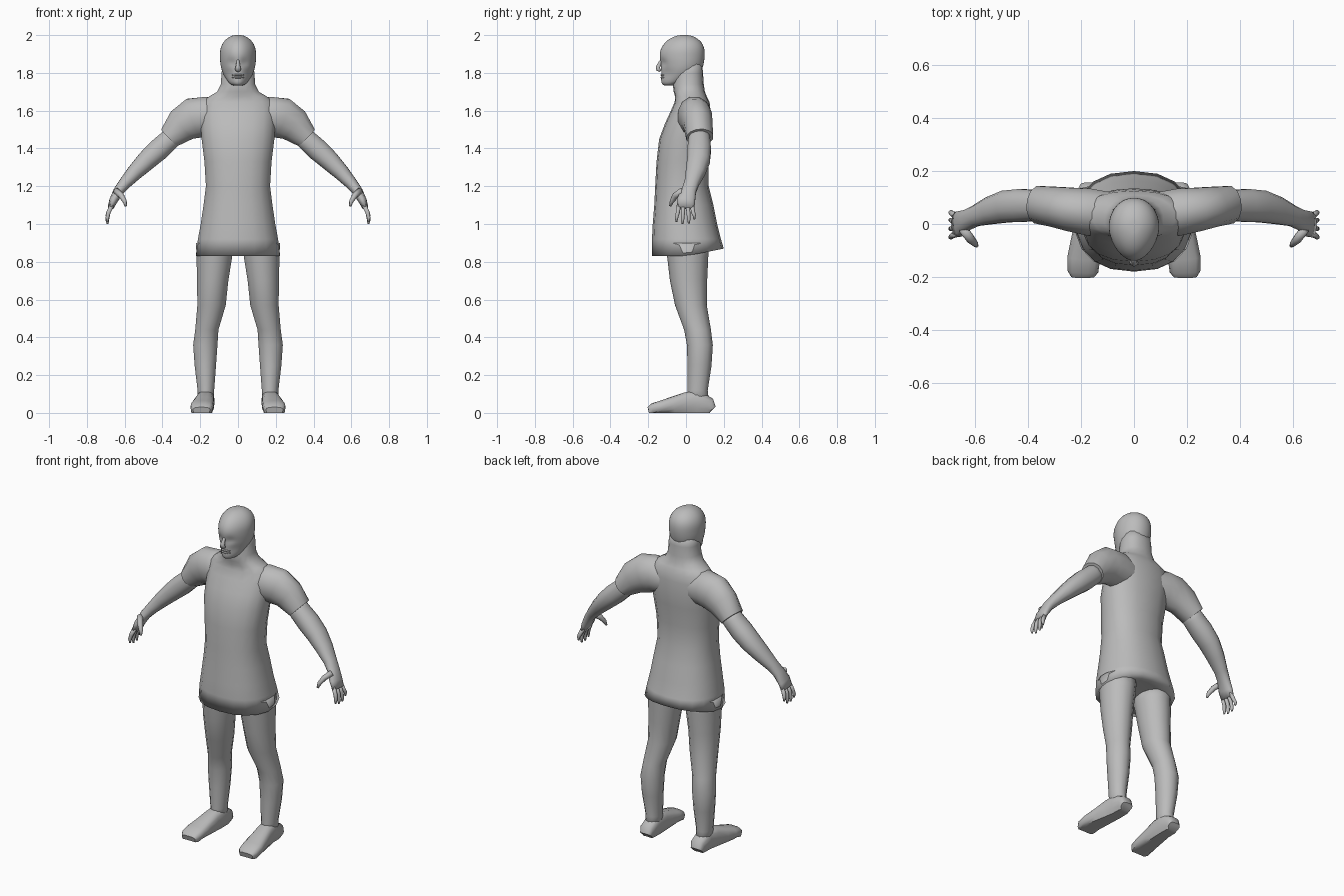
import bpy, bmesh, math
from mathutils import Vector

grey = bpy.data.materials.new("plain_grey")
grey.diffuse_color = (0.5, 0.5, 0.5, 1)


def power(v, p):
    return math.copysign(abs(v) ** (2 / p), v)


def skin(name, rings, smooth_angle=None, subsurf=0):
    """Join rings of points into one closed, smooth shaded object."""
    bm = bmesh.new()
    rows = [[bm.verts.new(p) for p in ring] for ring in rings]
    n = len(rows[0])
    for a, b in zip(rows, rows[1:]):
        for i in range(n):
            bm.faces.new((a[i], a[(i + 1) % n], b[(i + 1) % n], b[i]))
    bm.faces.new(rows[0][::-1])
    bm.faces.new(rows[-1])
    bmesh.ops.recalc_face_normals(bm, faces=bm.faces)
    mesh = bpy.data.meshes.new(name)
    bm.to_mesh(mesh)
    bm.free()
    mesh.materials.append(grey)
    obj = bpy.data.objects.new(name, mesh)
    bpy.context.collection.objects.link(obj)
    mesh.shade_smooth()
    if smooth_angle:
        bpy.ops.object.select_all(action='DESELECT')
        obj.select_set(True)
        bpy.context.view_layer.objects.active = obj
        bpy.ops.object.shade_smooth_by_angle(angle=math.radians(smooth_angle))
    if subsurf:
        obj.modifiers.new("round", 'SUBSURF').levels = subsurf
        obj.modifiers["round"].render_levels = subsurf
    return obj


def level_rings(stations, n, p=2.0, egg=0.0):
    """Horizontal rings from (z, half width, front y, back y)."""
    rings = []
    for z, rx, yf, yb in stations:
        ring = []
        for i in range(n):
            t = 2 * math.pi * (i + 0.5) / n
            s = power(math.sin(t), p)
            x = rx * power(math.cos(t), p) * (1 - egg * max(0, -s))
            ring.append(Vector((x, (yf + yb) / 2 + s * (yb - yf) / 2, z)))
        rings.append(ring)
    return rings


def tube_rings(stations, side, n=10, p=2.0):
    """Rings square to a path of (x, y, z, radius across, radius along side)."""
    pts = [Vector(s[:3]) for s in stations]
    side = Vector(side)
    rings = []
    for i, s in enumerate(stations):
        tan = pts[min(i + 1, len(pts) - 1)] - pts[max(i - 1, 0)]
        u = tan.cross(side).normalized()
        v = u.cross(tan).normalized()
        rings.append([pts[i] + u * s[3] * power(math.cos(a), p) + v * s[4] * power(math.sin(a), p)
                      for a in (2 * math.pi * (k + 0.5) / n for k in range(n))])
    return rings


def both_sides(name, rings, **kw):
    for label, sx in (("left_", 1), ("right_", -1)):
        skin(label + name, [[Vector((q.x * sx, q.y, q.z)) for q in r] for r in rings], **kw)


# Tunic with collar and neck; the hem lifts at the back
tunic = level_rings([
    (0.855, 0.12, -0.10, 0.12), (0.83, 0.225, -0.18, 0.20), (0.92, 0.215, -0.18, 0.185),
    (1.0, 0.20, -0.176, 0.165), (1.1, 0.185, -0.168, 0.145), (1.2, 0.172, -0.163, 0.12),
    (1.33, 0.18, -0.156, 0.118), (1.45, 0.195, -0.142, 0.13), (1.53, 0.20, -0.112, 0.135),
    (1.60, 0.20, -0.08, 0.13), (1.645, 0.19, -0.06, 0.125), (1.675, 0.155, -0.058, 0.11),
    (1.70, 0.112, -0.065, 0.10), (1.74, 0.092, -0.07, 0.094), (1.80, 0.088, -0.06, 0.09),
    (1.86, 0.08, -0.05, 0.085)], 18, 2.3)
for q in tunic[0] + tunic[1]:
    q.z += max(0, q.y) * 0.2
skin("tunic", tunic)

# Head, with eye sockets, brow and cheeks pressed into the face
head = level_rings([
    (1.732, 0.025, -0.118, -0.06), (1.742, 0.045, -0.13, -0.03), (1.765, 0.062, -0.133, 0.03),
    (1.79, 0.078, -0.13, 0.07), (1.81, 0.086, -0.132, 0.082), (1.83, 0.092, -0.133, 0.09),
    (1.85, 0.095, -0.135, 0.095), (1.87, 0.097, -0.139, 0.098), (1.89, 0.097, -0.141, 0.10),
    (1.92, 0.097, -0.138, 0.10), (1.95, 0.088, -0.122, 0.092), (1.975, 0.07, -0.098, 0.072),
    (1.993, 0.044, -0.064, 0.042), (2.001, 0.018, -0.03, 0.012)], 28, 2.1, 0.22)
for ring in head:
    for q in ring:
        if q.y < -0.05:
            for cx, cz, wx, wz, d in ((0.034, 1.857, 0.018, 0.014, 0.016),
                                      (0.05, 1.80, 0.02, 0.025, 0.008)):
                q.y += d * math.exp(-((abs(q.x) - cx) / wx) ** 2 - ((q.z - cz) / wz) ** 2)
skin("head", head, subsurf=1)

# Nose and lips
skin("nose", tube_rings([(0, -0.126, 1.875, 0.006, 0.006), (0, -0.137, 1.853, 0.01, 0.009),
                         (0, -0.149, 1.83, 0.012, 0.013), (0, -0.147, 1.818, 0.012, 0.017),
                         (0, -0.134, 1.81, 0.006, 0.012)], (1, 0, 0), 10))
for name, z in (("upper_lip", 1.789), ("lower_lip", 1.776)):
    skin(name, tube_rings([(-0.03, -0.117, z, 0.002, 0.002), (-0.014, -0.13, z, 0.005, 0.006),
                           (0.014, -0.13, z, 0.005, 0.006), (0.03, -0.117, z, 0.002, 0.002)],
                          (0, 1, 0), 8))

# Short sleeves
both_sides("sleeve", tube_rings([
    (0.08, 0.04, 1.56, 0.09, 0.08), (0.17, 0.045, 1.57, 0.107, 0.092),
    (0.235, 0.055, 1.56, 0.112, 0.085), (0.295, 0.065, 1.525, 0.096, 0.078),
    (0.362, 0.073, 1.458, 0.064, 0.073)], (0, 1, 0), 12), smooth_angle=50)

# Arm down to the palm
both_sides("arm", tube_rings([
    (0.31, 0.07, 1.50, 0.055, 0.055), (0.37, 0.07, 1.44, 0.057, 0.06),
    (0.425, 0.07, 1.39, 0.06, 0.064), (0.485, 0.066, 1.335, 0.054, 0.062),
    (0.545, 0.05, 1.275, 0.044, 0.053), (0.60, 0.03, 1.215, 0.033, 0.04),
    (0.632, 0.015, 1.175, 0.028, 0.04), (0.659, 0.0, 1.125, 0.023, 0.05),
    (0.675, -0.003, 1.085, 0.016, 0.048)], (0, 1, 0), 12, 2.2))

# Fingers and thumb
for name, y0, y1, tip in (("index_finger", -0.037, -0.05, 1.012), ("middle_finger", -0.014, -0.018, 1.0),
                          ("ring_finger", 0.01, 0.015, 1.002), ("little_finger", 0.032, 0.044, 1.025)):
    both_sides(name, tube_rings([
        (0.668, y0, 1.10, 0.013, 0.012), (0.686, (y0 + y1) / 2, 1.06, 0.012, 0.011),
        (0.692, y1, tip + 0.02, 0.010, 0.009), (0.69, y1, tip, 0.005, 0.005)], (0, 1, 0), 8))
both_sides("thumb", tube_rings([
    (0.645, -0.02, 1.175, 0.018, 0.018), (0.618, -0.056, 1.15, 0.016, 0.018),
    (0.60, -0.075, 1.12, 0.012, 0.012), (0.594, -0.084, 1.095, 0.006, 0.006)], (0, 1, 0), 8))

# Legs, thigh to ankle: (centre x, z, half width, front y, back y)
leg = []
for cx, *station in ((0.125, 0.90, 0.10, -0.11, 0.12), (0.125, 0.83, 0.097, -0.10, 0.118),
                     (0.134, 0.70, 0.085, -0.085, 0.112), (0.14, 0.57, 0.077, -0.058, 0.11),
                     (0.165, 0.44, 0.063, -0.01, 0.132), (0.173, 0.36, 0.066, 0.005, 0.142),
                     (0.173, 0.25, 0.058, 0.008, 0.135), (0.17, 0.12, 0.045, 0.008, 0.115),
                     (0.17, 0.03, 0.042, 0.005, 0.125)):
    leg.append([q + Vector((cx, 0, 0)) for q in level_rings([station], 14)[0]])
both_sides("leg", leg)

# Feet with a flat sole
foot = tube_rings([
    (0.17, 0.14, 0.02, 0.022, 0.036), (0.17, 0.125, 0.04, 0.04, 0.044), (0.17, 0.06, 0.06, 0.062, 0.046),
    (0.175, 0.0, 0.054, 0.056, 0.05), (0.183, -0.07, 0.042, 0.044, 0.057),
    (0.19, -0.13, 0.032, 0.034, 0.062), (0.193, -0.18, 0.024, 0.026, 0.058),
    (0.193, -0.199, 0.017, 0.014, 0.045)], (1, 0, 0), 14, 2.8)
for ring in foot:
    for q in ring:
        q.z = 0.0 if q.z < 0.012 else q.z
both_sides("foot", foot, smooth_angle=50)
